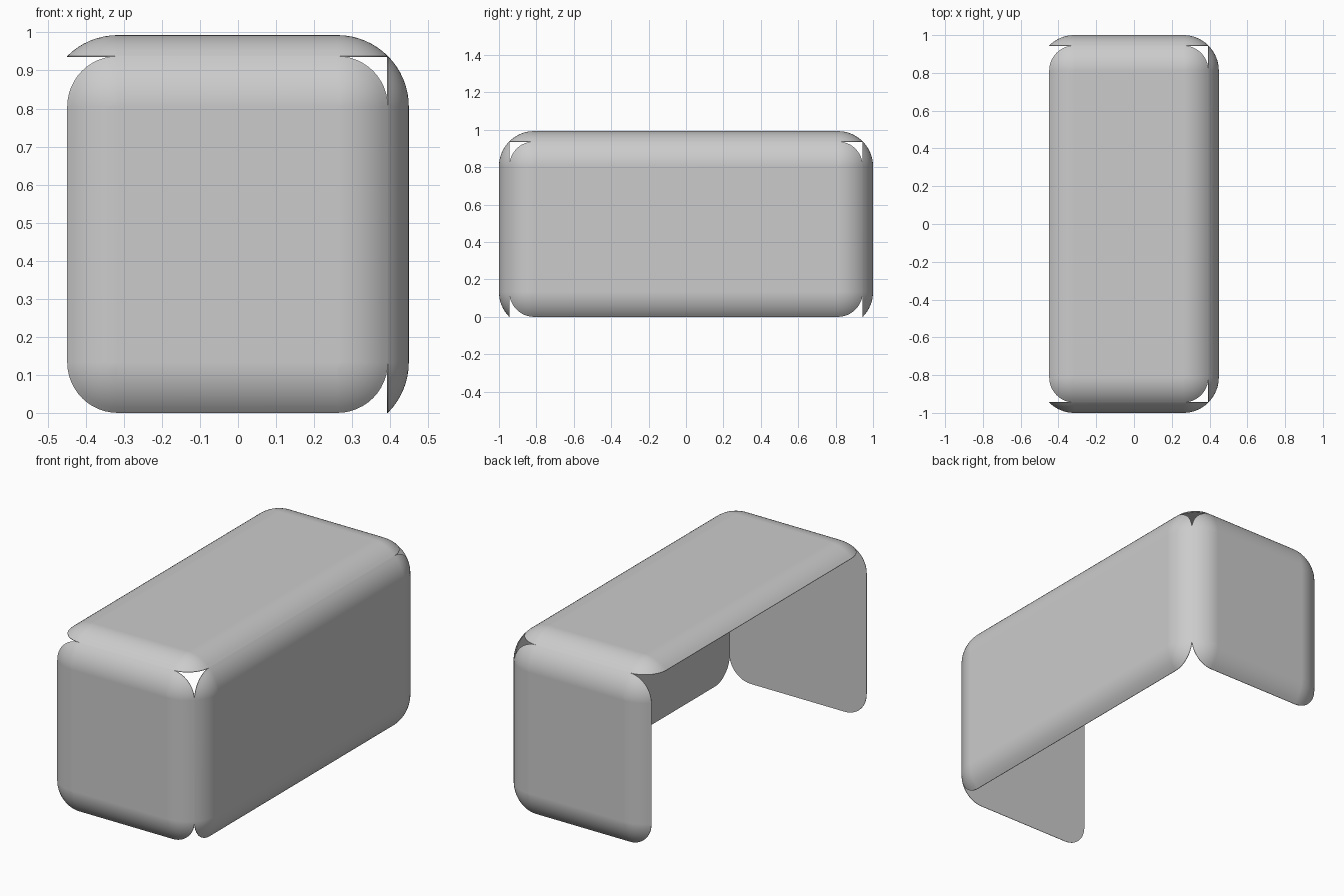
import bpy, bmesh, math
from mathutils import Matrix, Vector

cube = bpy.data.objects.get("Cube")
if cube:
    bpy.data.objects.remove(cube, do_unlink=True)

RADIUS = 0.188                             # rounding of the box edges
RIM = 0.0023                               # straight rim behind the curl
CENTRE = Vector((-0.0275, 0, 0.469))       # centre of the box
CORE = Vector((0.2885, 0.812, 0.336))      # half sizes of the flat areas
RINGS, STEPS = 8, 12                       # curl and corner resolution

grey = bpy.data.materials.new("light_grey")
grey.use_nodes = True
colour = (0.6, 0.6, 0.6, 1)
grey.diffuse_color = colour
grey.node_tree.nodes["Principled BSDF"].inputs["Base Color"].default_value = colour


def half_size(axis):
    return sum(abs(a) * c for a, c in zip(axis, CORE))


def panel(name, u, v):
    """Solid slab: flat back, front borders curled by 45 degrees, round corners."""
    u, v = Vector(u), Vector(v)
    n = u.cross(v)
    a, b = half_size(u), half_size(v)
    bm = bmesh.new()

    # Flat middle
    signs = [(1, 1), (-1, 1), (-1, -1), (1, -1)]
    corners = [bm.verts.new((sx * a, sy * b, RADIUS)) for sx, sy in signs]
    bm.faces.new(corners)

    # Curled border as (outset, depth) rings, ending in a thin rim
    tilts = [math.pi / 4 * r / RINGS for r in range(1, RINGS + 1)]
    profile = [(RADIUS * math.sin(t), RADIUS * math.cos(t)) for t in tilts]
    outset, depth = profile[-1]
    profile.append((outset, depth - RIM))

    previous = [c for c in corners for _ in range(STEPS + 1)]
    for outset, depth in profile:
        ring = []
        for k, (sx, sy) in enumerate(signs):
            for s in range(STEPS + 1):
                turn = math.pi / 2 * (k + s / STEPS)
                ring.append(bm.verts.new((sx * a + outset * math.cos(turn),
                                          sy * b + outset * math.sin(turn),
                                          depth)))
        for i in range(len(ring)):
            j = (i + 1) % len(ring)
            loop = [previous[i], ring[i], ring[j], previous[j]]
            bm.faces.new(list(dict.fromkeys(loop)))
        previous = ring

    # Flat back
    bm.faces.new(previous[::-1])

    mesh = bpy.data.meshes.new(name)
    bm.to_mesh(mesh)
    bm.free()
    mesh.materials.append(grey)
    obj = bpy.data.objects.new(name, mesh)
    bpy.context.collection.objects.link(obj)

    # Stand the slab on its side of the box
    turn = Matrix((u, v, n)).transposed().to_4x4()
    obj.matrix_world = Matrix.Translation(CENTRE + n * half_size(n)) @ turn

    bpy.ops.object.select_all(action='DESELECT')
    obj.select_set(True)
    bpy.context.view_layer.objects.active = obj
    bpy.ops.object.shade_smooth_by_angle(angle=math.radians(30))
    weighted = obj.modifiers.new("flat_middle", 'WEIGHTED_NORMAL')
    weighted.keep_sharp = True


# The underside and the -x side stay open
panel("top_panel", (1, 0, 0), (0, 1, 0))
panel("front_panel", (1, 0, 0), (0, 0, 1))
panel("back_panel", (-1, 0, 0), (0, 0, 1))
panel("side_panel", (0, 1, 0), (0, 0, 1))
